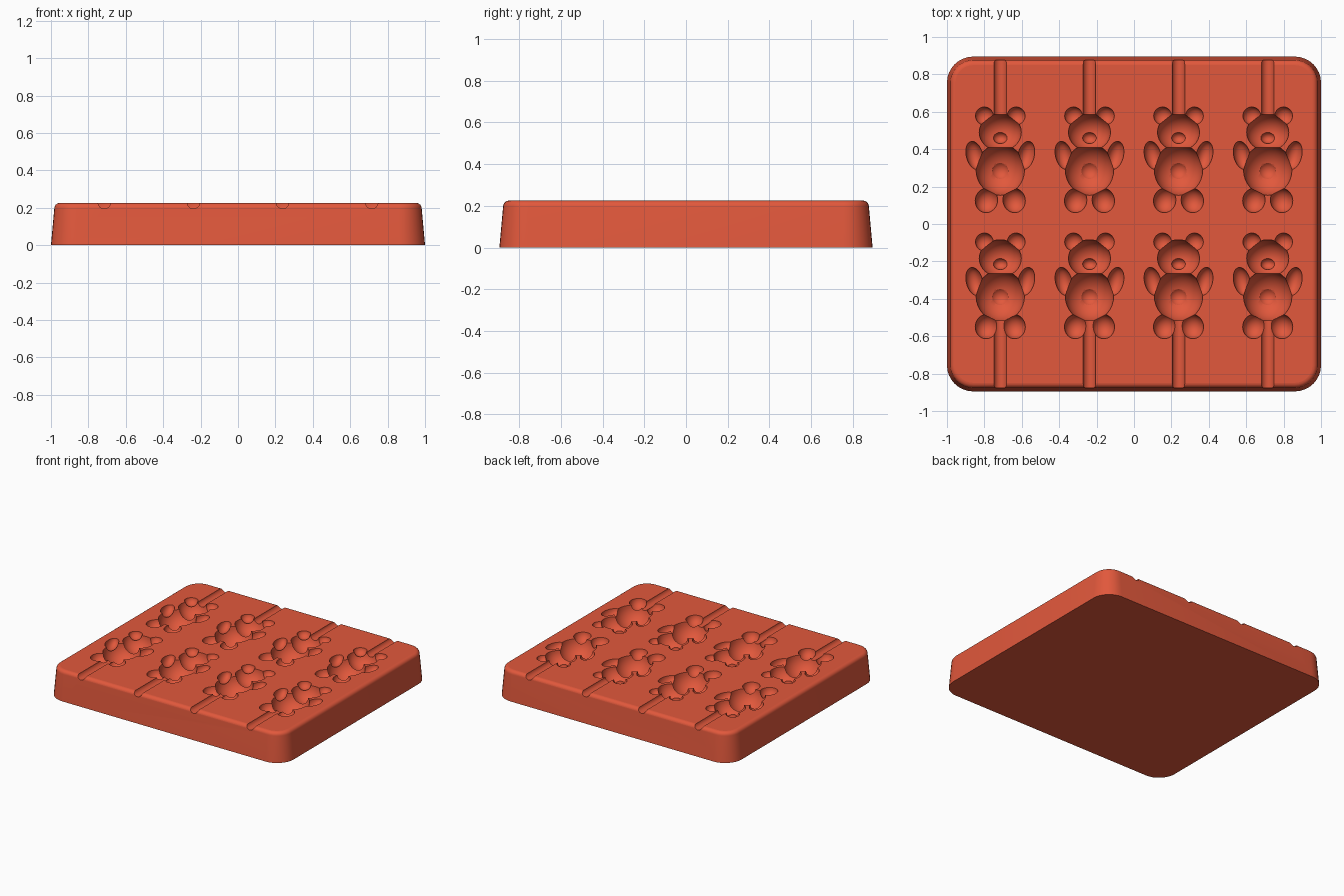
import bpy
import bmesh
from math import sin, cos, pi, radians
from mathutils import Matrix, Vector

cube = bpy.data.objects.get("Cube")
if cube:
    bpy.data.objects.remove(cube, do_unlink=True)

TOP = 0.225
HALF_X, HALF_Y = 1.0, 0.895
COLUMNS = (-0.715, -0.238, 0.238, 0.715)
ROWS = (0, -0.674)

red = bpy.data.materials.new("coral red silicone")
red.use_nodes = True
red.diffuse_color = (0.76, 0.098, 0.045, 1)
red.node_tree.nodes["Principled BSDF"].inputs["Base Color"].default_value = red.diffuse_color


def add_object(name, bm):
    bmesh.ops.recalc_face_normals(bm, faces=bm.faces)
    mesh = bpy.data.meshes.new(name)
    bm.to_mesh(mesh)
    bm.free()
    mesh.materials.append(red)
    obj = bpy.data.objects.new(name, mesh)
    bpy.context.collection.objects.link(obj)
    return obj


def rounded_ring(bm, inset, z, radius=0.14, steps=8):
    """Rounded rectangle of vertices, pulled in from the base outline."""
    r = radius - inset
    ring = []
    for quarter, (sx, sy) in enumerate(((1, 1), (-1, 1), (-1, -1), (1, -1))):
        for i in range(steps + 1):
            a = (quarter + i / steps) * pi / 2
            ring.append(bm.verts.new((sx * (HALF_X - radius) + r * cos(a),
                                      sy * (HALF_Y - radius) + r * sin(a), z)))
    return ring


# Tapered tray with a filleted top rim
bm = bmesh.new()
fillet, draft = 0.028, 0.018
rings = [rounded_ring(bm, 0, 0)]
for i in range(7):
    a = i / 6 * pi / 2
    rings.append(rounded_ring(bm, draft + fillet * (1 - cos(a)),
                              TOP - fillet + fillet * sin(a)))
for low, high in zip(rings, rings[1:]):
    for i in range(len(low)):
        j = (i + 1) % len(low)
        bm.faces.new((low[i], low[j], high[j], high[i]))
bm.faces.new(rings[0][::-1])
bm.faces.new(rings[-1])
tray = add_object("mold_tray", bm)


def ellipsoid_cutter(name, centre, size, tilt=0, mirrored=False):
    """One ellipsoid per bear, or a mirrored pair, as a single cutter."""
    bm = bmesh.new()
    for column in COLUMNS:
        for row in ROWS:
            for side in ((1, -1) if mirrored else (1,)):
                place = Vector((column + side * centre[0], row + centre[1], TOP + centre[2]))
                matrix = (Matrix.Translation(place)
                          @ Matrix.Rotation(radians(side * tilt), 4, 'Z')
                          @ Matrix.Diagonal((*size, 1)))
                bmesh.ops.create_uvsphere(bm, u_segments=32, v_segments=18,
                                          radius=1, matrix=matrix)
    return add_object(name, bm)


def stick_cutter():
    """Round stick grooves, running from each bear out to the nearest edge."""
    bm = bmesh.new()
    for column in COLUMNS:
        for start, end in ((0.5, 1.0), (-1.0, -0.45)):
            matrix = (Matrix.Translation((column, (start + end) / 2, TOP + 0.004))
                      @ Matrix.Rotation(pi / 2, 4, 'X'))
            bmesh.ops.create_cone(bm, cap_ends=True, segments=24, radius1=0.034,
                                  radius2=0.034, depth=end - start, matrix=matrix)
    return add_object("stick_groove_cutter", bm)


# Bear-shaped cavities
cutters = [
    ellipsoid_cutter("body_cutter", (0, 0.29, 0.003), (0.13, 0.137, 0.135)),
    ellipsoid_cutter("head_cutter", (0, 0.49, 0.004), (0.113, 0.1, 0.11)),
    ellipsoid_cutter("ear_cutter", (0.085, 0.578, 0.002), (0.048, 0.048, 0.045), 0, True),
    ellipsoid_cutter("arm_cutter", (0.138, 0.367, 0.0025), (0.044, 0.077, 0.055), -14, True),
    ellipsoid_cutter("leg_cutter", (0.074, 0.126, 0.0035), (0.06, 0.066, 0.065), 12, True),
    ellipsoid_cutter("snout_cutter", (0, 0.462, -0.085), (0.038, 0.032, 0.04)),
    ellipsoid_cutter("belly_cutter", (0, 0.285, -0.09), (0.055, 0.055, 0.055)),
    stick_cutter(),
]

bpy.context.view_layer.objects.active = tray
for cutter in cutters:
    cutter.hide_render = True
    cut = tray.modifiers.new(cutter.name, 'BOOLEAN')
    cut.operation = 'DIFFERENCE'
    cut.solver = 'EXACT'
    cut.object = cutter
    bpy.ops.object.modifier_apply(modifier=cut.name)
    bpy.data.objects.remove(cutter, do_unlink=True)

# Smooth cavities and fillets, flat top and base
bpy.ops.object.select_all(action='DESELECT')
tray.select_set(True)
bpy.ops.object.shade_smooth_by_angle(angle=radians(30))
for face in tray.data.polygons:
    if abs(face.normal.z) > 0.9999 and (face.center.z > TOP - 0.001 or face.center.z < 0.001):
        face.use_smooth = False
